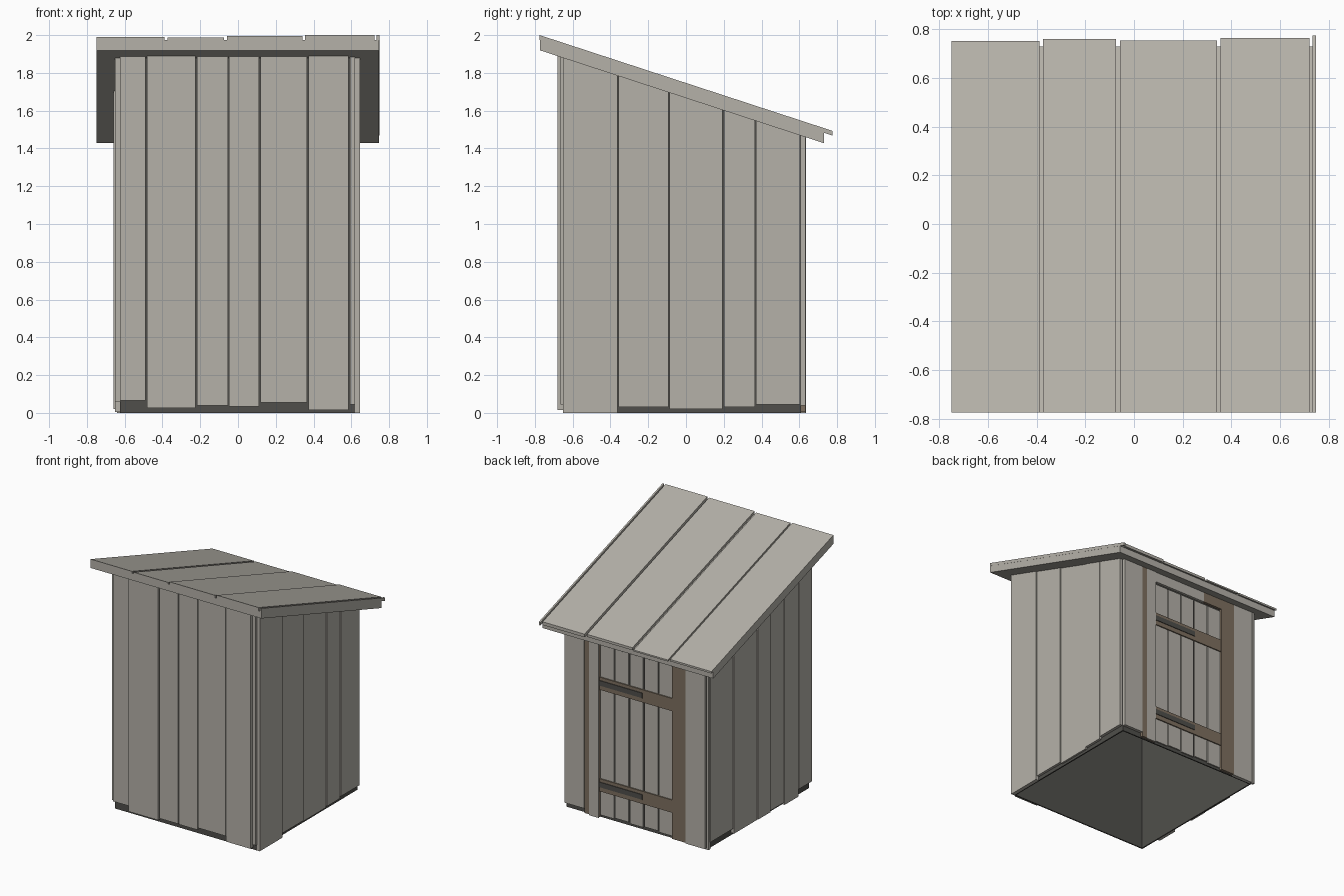
import bpy
import bmesh

cube = bpy.data.objects.get("Cube")
if cube:
    bpy.data.objects.remove(cube, do_unlink=True)


def material(name, rgb):
    m = bpy.data.materials.new(name)
    m.use_nodes = True
    m.diffuse_color = (*rgb, 1)
    bsdf = m.node_tree.nodes["Principled BSDF"]
    bsdf.inputs["Base Color"].default_value = (*rgb, 1)
    bsdf.inputs["Roughness"].default_value = 0.9
    return m


PLANK = material("weathered grey wood", (0.46, 0.44, 0.395))
DARK = material("dark grey", (0.08, 0.078, 0.07))
BROWN = material("brown wood", (0.21, 0.163, 0.117))

SLOPE = -0.327


def roof_line(front_z):
    """Height as a function of y, falling towards the back."""
    return lambda y: front_z + SLOPE * (y + 0.775)


SOFFIT = roof_line(1.92)


def board(name, xs, ys, low, high=SOFFIT, mat=PLANK):
    """Box whose bottom and top are heights or sloping lines."""
    lo = low if callable(low) else lambda y: low
    hi = high if callable(high) else lambda y: high
    bm = bmesh.new()
    bmesh.ops.create_cube(bm, size=1)
    for v in bm.verts:
        top = v.co.z > 0
        x = xs[v.co.x > 0]
        y = ys[v.co.y > 0]
        v.co = (x, y, hi(y) if top else lo(y))
    me = bpy.data.meshes.new(name)
    me.materials.append(mat)
    bm.to_mesh(me)
    bm.free()
    ob = bpy.data.objects.new(name, me)
    bpy.context.collection.objects.link(ob)


# Dark inner shell, open at the bottom
board("front_lining", (-0.625, 0.62), (-0.65, -0.64), 0, mat=DARK)
board("back_lining", (-0.625, 0.62), (0.6, 0.61), 0, mat=DARK)
board("right_lining", (-0.625, -0.615), (-0.64, 0.6), 0, mat=DARK)
board("left_lining", (0.61, 0.62), (-0.64, 0.6), 0, mat=DARK)

# Front planks: left edge, right edge, foot height, face depth
for x0, x1, foot, face in [
    (-0.625, -0.49, 0.065, -0.672), (-0.482, -0.224, 0.025, -0.68),
    (-0.217, -0.053, 0.04, -0.675), (-0.047, 0.112, 0.035, -0.67),
    (0.12, 0.365, 0.055, -0.675), (0.373, 0.585, 0.015, -0.68),
    (0.594, 0.62, 0.045, -0.665),
]:
    board("front_plank", (x0, x1), (face, -0.65), foot)

# Planks of the +x side: front edge, back edge, foot height, face
for y0, y1, foot, face in [
    (-0.65, -0.363, 0, 0.646), (-0.358, -0.093, 0.03, 0.64),
    (-0.088, 0.194, 0.02, 0.634), (0.202, 0.364, 0.03, 0.64),
    (0.371, 0.603, 0.045, 0.643),
]:
    board("left_side_plank", (0.62, face), (y0, y1), foot)

# Planks of the -x side
for y0, y1, foot, face in [
    (-0.65, -0.485, 0.06, -0.65), (-0.478, -0.305, 0.005, -0.652),
    (-0.298, -0.125, 0.025, -0.65), (-0.118, 0.037, 0.02, -0.658),
    (0.044, 0.33, 0.02, -0.654), (0.338, 0.62, 0.06, -0.648),
]:
    board("right_side_plank", (face, -0.625), (y0, y1), foot)

# Back wall planks beside the door
board("back_plank", (0.45, 0.62), (0.61, 0.633), 0.04)
board("back_plank", (-0.612, -0.44), (0.61, 0.633), 0)
board("back_corner_strip", (-0.64, -0.622), (0.61, 0.633), 0)

# Door frame, with a plank lapped over one post
board("door_post", (0.32, 0.448), (0.61, 0.632), 0.005, mat=BROWN)
board("door_post", (-0.438, -0.32), (0.61, 0.632), 0.005, mat=BROWN)
board("post_cover", (0.32, 0.406), (0.63, 0.636), 0)
board("door_header", (-0.32, -0.15), (0.61, 0.63), 1.38, mat=BROWN)
board("header_cover", (-0.15, 0.32), (0.61, 0.63), 1.38)

# Door made of five planks
WIDTH = 0.64 / 5
for i in range(5):
    x = -0.32 + i * WIDTH
    board("door_plank", (x + 0.005, x + WIDTH - 0.005), (0.61, 0.62),
          0.02 + 0.008 * (i % 2), 1.365)

# Door braces and strap hinges
for z in (0.21, 1.015):
    board("door_brace", (-0.318, 0.318), (0.615, 0.629), z, z + 0.1, BROWN)
    board("strap_hinge", (-0.06, 0.319), (0.62, 0.634), z + 0.035, z + 0.075, DARK)

# Roof deck
board("roof_deck", (-0.75, 0.747), (-0.774, 0.73), SOFFIT, roof_line(1.975))

# Roof planks: left edge, right edge, back end, top height
for x0, x1, end, top in [
    (-0.75, -0.388, 0.752, 1.99), (-0.373, -0.073, 0.76, 1.987),
    (-0.058, 0.341, 0.753, 1.995), (0.355, 0.722, 0.764, 2.0),
    (0.734, 0.748, 0.775, 2.0),
]:
    board("roof_plank", (x0, x1), (-0.775, end), roof_line(1.975), roof_line(top))
